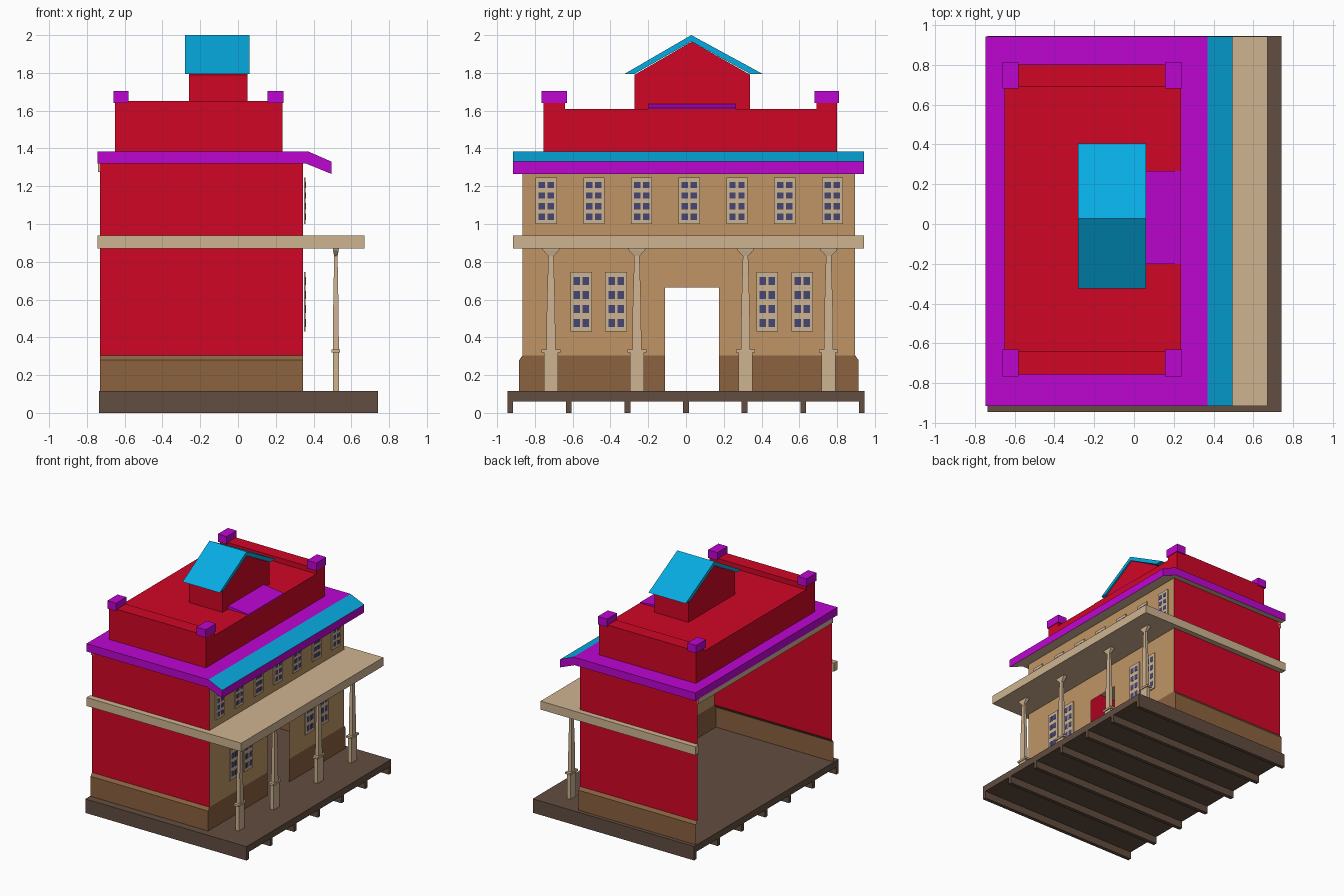
import bpy, bmesh

if "Cube" in bpy.data.objects:
    bpy.data.objects.remove(bpy.data.objects["Cube"])


def mat(name, r, g, b):
    m = bpy.data.materials.new(name)
    m.diffuse_color = [(c / 255) ** 2.2 for c in (r, g, b)] + [1]
    m.use_nodes = True
    m.node_tree.nodes["Principled BSDF"].inputs["Base Color"].default_value = m.diffuse_color
    return m


RED = mat("red", 208, 15, 42)
CYAN = mat("cyan", 15, 170, 225)
PURPLE = mat("purple", 188, 14, 208)
TAN = mat("tan", 190, 148, 102)
CREAM = mat("cream", 206, 178, 144)
BROWN = mat("brown", 138, 98, 66)
DARK = mat("dark_wood", 98, 78, 66)
GLASS = mat("glass", 72, 72, 115)


def finish(name, bm, mats):
    me = bpy.data.meshes.new(name)
    bm.to_mesh(me)
    bm.free()
    for m in mats:
        me.materials.append(m)
    ob = bpy.data.objects.new(name, me)
    bpy.context.collection.objects.link(ob)
    return ob


def place(axis, a, b, t):
    return {'x': (t, a, b), 'y': (a, t, b), 'z': (a, b, t)}[axis]


def prism(name, pts, axis, lo, hi, *mats, pick=None):
    """Extrude a profile along an axis; pick chooses a material from the normal."""
    bm = bmesh.new()
    f = bm.faces.new([bm.verts.new(place(axis, a, b, lo)) for a, b in pts])
    ext = bmesh.ops.extrude_face_region(bm, geom=[f])
    d = place(axis, 0, 0, hi - lo)
    bmesh.ops.translate(bm, vec=d, verts=[v for v in ext['geom'] if isinstance(v, bmesh.types.BMVert)])
    if f.is_valid and not any(len(e.link_faces) > 1 for e in f.edges):
        bm.faces.new([v for v in f.verts])
    bmesh.ops.recalc_face_normals(bm, faces=bm.faces)
    if pick:
        for f in bm.faces:
            f.normal_update()
            f.material_index = pick(f.normal)
    return finish(name, bm, mats)


def box(name, x0, x1, y0, y1, z0, z1, m):
    return prism(name, [(x0, y0), (x1, y0), (x1, y1), (x0, y1)], 'z', z0, z1, m)


def sheet(name, polys, m):
    bm = bmesh.new()
    for p in polys:
        bm.faces.new([bm.verts.new(c) for c in p])
    return finish(name, bm, [m])


def taper(name, x, y, sections, m):
    """Square post from (half_x, half_y, z) sections."""
    bm = bmesh.new()
    rings = [[bm.verts.new((x + sx * hx, y + sy * hy, z))
              for sx, sy in ((-1, -1), (1, -1), (1, 1), (-1, 1))] for hx, hy, z in sections]
    for a, b in zip(rings, rings[1:]):
        for i in range(4):
            j = (i + 1) % 4
            bm.faces.new((a[i], a[j], b[j], b[i]))
    bm.faces.new(rings[0][::-1])
    bm.faces.new(rings[-1])
    return finish(name, bm, [m])


# deck and joists
box("deck", -.735, .74, -.945, .945, .06, .115, DARK)
for i in range(-3, 4):
    c = i * .31
    box("joist", -.735, .74, c - .015, c + .015, 0, .06, DARK)

# side walls and their flared plinths; the back stays open
BACK, FRONT, Y0, Y1 = -.73, .345, -.865, .895
for y, s in ((Y0, -1), (Y1, 1)):
    sheet("side_wall", [[(BACK, y, .305), (FRONT, y, .305), (FRONT, y, 1.32), (BACK, y, 1.32)][::-s]], RED)
    o = y + s * .018
    sheet("side_plinth", [[(BACK, a, p), (FRONT, a, p), (FRONT, b, q), (BACK, b, q)][::-s]
                          for a, p, b, q in ((o, .115, o, .28), (o, .28, y, .305))], BROWN)

# facade with doorway
D0, D1 = -.11, .175
sheet("facade", [[(FRONT, y, z) for y, z in (
    (Y0, .305), (D0, .305), (D0, .665), (D1, .665), (D1, .305),
    (Y1, .305), (Y1, 1.32), (Y0, 1.32))]], TAN)
sheet("facade_plinth", [
    [(FRONT, y, z) for y, z in ((Y0 - .018, .115), (D0, .115), (D0, .305), (Y0, .305), (Y0 - .018, .28))],
    [(FRONT, y, z) for y, z in ((D1, .115), (Y1 + .018, .115), (Y1 + .018, .28), (Y1, .305), (D1, .305))],
], BROWN)


# windows: frame with a 2 x 4 grid of panes
def window(y, w, z0, z1):
    box("window_frame", .349, .358, y - w / 2, y + w / 2, z0, z1, CREAM)
    step = (z1 - z0 - .02) / 4
    for s in (-1, 1):
        for r in range(4):
            zc = z0 + .01 + step * (r + .5)
            yc = y + s * .024
            box("window_pane", .356, .36, yc - .017, yc + .017,
                zc - step * .29, zc + step * .29, GLASS)


for i in range(7):
    window(-.74 + i * .2525, .112, 1.0, 1.245)
for y in (-.555, -.37, .43, .615):
    window(y, .115, .43, .745)

# porch roof wrapping the front and sides
prism("porch_roof", [(-.745, -.915), (.67, -.915), (.67, .942), (-.745, .942),
                     (-.745, Y1 + .002), (FRONT + .002, Y1 + .002),
                     (FRONT + .002, Y0 - .002), (-.745, Y0 - .002)], 'z', .87, .94, CREAM)

# porch columns
for y in (-.715, -.26, .315, .755):
    taper("column_pedestal", .518, y, [(.016, .037, .115), (.016, .037, .32)], CREAM)
    taper("column_collar", .518, y, [(.023, .05, .32), (.023, .05, .336)], CREAM)
    taper("column_shaft", .518, y, [(.016, .024, .336), (.014, .022, .56), (.009, .014, .58 + .25)], CREAM)
    taper("column_capital", .518, y, [(.009, .014, .83), (.015, .042, .86), (.016, .046, .87)], CREAM)

# main cornice: purple edge, cyan front slope, cream soffit
prism("cornice", [(-.745, 1.32), (-.745, 1.385), (.37, 1.385), (.495, 1.33),
                  (.495, 1.265), (.36, 1.32)], 'y', -.915, .942, PURPLE, CYAN, CREAM,
      pick=lambda n: 2 if n.z < -.5 else 1 if .5 < n.z < .98 else 0)
box("back_beam", -.74, -.715, Y0, Y1, 1.275, 1.32, CREAM)

# upper block with raised end parapets and corner caps
box("upper_block", -.65, .235, -.64, .69, 1.385, 1.61, RED)
for y0, y1 in ((-.755, -.64), (.69, .80)):
    box("parapet", -.65, .235, y0, y1, 1.385, 1.652, RED)
    for x0, x1 in ((-.66, -.58), (.155, .24)):
        box("corner_cap", x0, x1, y0 - .01, y1 + .01, 1.64, 1.705, PURPLE)

# gabled cupola with its roof and front awning
prism("cupola", [(-.272, 1.61), (.34, 1.61), (.34, 1.79), (.03, 1.965), (-.272, 1.79)],
      'x', -.26, .05, RED)
prism("cupola_roof", [(-.325, 1.795), (.028, 2.0), (.405, 1.795), (.34, 1.795),
                      (.028, 1.966), (-.272, 1.795)], 'x', -.28, .06, CYAN)
prism("cupola_awning", [(.05, 1.605), (.235, 1.605), (.235, 1.614), (.05, 1.636)],
      'y', -.2, .265, PURPLE)
